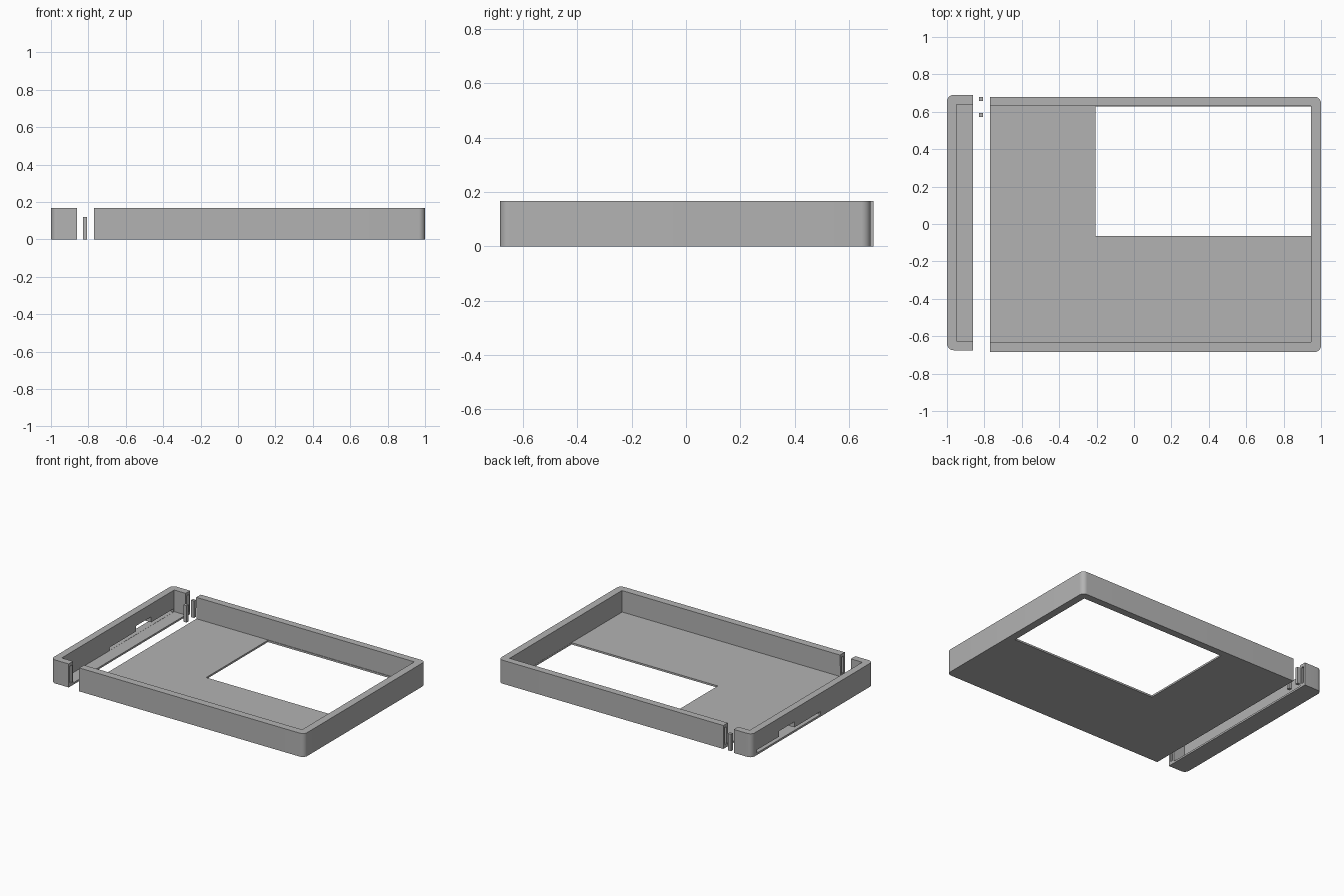
import bpy, bmesh, math

if "Cube" in bpy.data.objects:
    bpy.data.objects.remove(bpy.data.objects["Cube"], do_unlink=True)

H, WALL, FLOOR = 0.167, 0.05, 0.013

grey = bpy.data.materials.new("plain grey")
grey.use_nodes = True
COLOUR = (0.45, 0.45, 0.45, 1)
grey.diffuse_color = COLOUR
grey.node_tree.nodes["Principled BSDF"].inputs["Base Color"].default_value = COLOUR


def box(name, x, y, z, round_x=None, radius=0.035):
    """Box from ranges; upright edges lying at round_x are rounded."""
    bm = bmesh.new()
    bmesh.ops.create_cube(bm, size=1)
    for v in bm.verts:
        v.co = [r[0] if c < 0 else r[1] for c, r in zip(v.co, (x, y, z))]
    if round_x is not None:
        edges = [e for e in bm.edges
                 if abs(e.verts[0].co.z - e.verts[1].co.z) > 0.01
                 and abs(e.verts[0].co.x - round_x) < 0.001]
        bmesh.ops.bevel(bm, geom=edges, offset=radius, segments=8,
                        profile=0.5, affect='EDGES')
    mesh = bpy.data.meshes.new(name)
    bm.to_mesh(mesh)
    bm.free()
    mesh.materials.append(grey)
    ob = bpy.data.objects.new(name, mesh)
    bpy.context.collection.objects.link(ob)
    return ob


def cut(ob, *ranges):
    """Subtract a box and bake the result."""
    cutter = box("cutter", *ranges)
    cutter.hide_render = True
    mod = ob.modifiers.new("cut", 'BOOLEAN')
    mod.operation, mod.solver, mod.object = 'DIFFERENCE', 'EXACT', cutter
    graph = bpy.context.evaluated_depsgraph_get()
    baked = bpy.data.meshes.new_from_object(ob.evaluated_get(graph))
    ob.modifiers.clear()
    ob.data = baked
    bpy.data.objects.remove(cutter, do_unlink=True)


def smooth(ob):
    bpy.ops.object.select_all(action='DESELECT')
    ob.select_set(True)
    bpy.context.view_layer.objects.active = ob
    bpy.ops.object.shade_smooth_by_angle(angle=math.radians(30))


# Main tray, open at its right end
X0, X1, Y0, Y1 = -0.77, 1.0, -0.685, 0.68
tray = box("main_tray", (X0, X1), (Y0, Y1), (0, H), X1)
cut(tray, (X0 - 0.1, X1 - WALL - 0.003), (Y0 + WALL + 0.003, Y1 - WALL), (FLOOR, H + 0.1))
# Shallow step along the lower half of the long walls
cut(tray, (X0 - 0.1, X1 - WALL - 0.003), (Y0 + WALL, Y1 - WALL + 0.003), (FLOOR, 0.09))
# Screen window in the floor
cut(tray, (-0.205, X1 - WALL - 0.004), (-0.065, Y1 - WALL - 0.001), (-0.1, 0.05))
# Pin slots in the wall ends
for y in (Y0 + WALL / 2, Y1 - WALL / 2):
    cut(tray, (X0 - 0.1, X0 + 0.015), (y - 0.011, y + 0.011), (0.025, 0.145))
smooth(tray)

# End cap, open towards the tray
C0, C1, D0, D1 = -1.0, -0.86, -0.675, 0.69
cap = box("end_cap", (C0, C1), (D0, D1), (0, H), C0)
cut(cap, (C0 + WALL, C1 + 0.1), (D0 + WALL, D1 - WALL), (FLOOR, H + 0.1))
# Long card slot and taller port opening in the outer wall
cut(cap, (C0 - 0.1, C0 + WALL + 0.02), (-0.085, 0.63), (FLOOR + 0.001, 0.036))
cut(cap, (C0 - 0.1, C0 + WALL + 0.02), (0.21, 0.38), (FLOOR + 0.002, 0.075))
for y in (D0 + WALL / 2, D1 - WALL / 2):
    cut(cap, (C1 - 0.015, C1 + 0.1), (y - 0.011, y + 0.011), (0.025, 0.145))
smooth(cap)

# Two loose joining pins
for name, y in (("outer_pin", 0.668), ("inner_pin", 0.583)):
    box(name, (-0.83, -0.806), (y - 0.011, y + 0.011), (0, 0.12))
